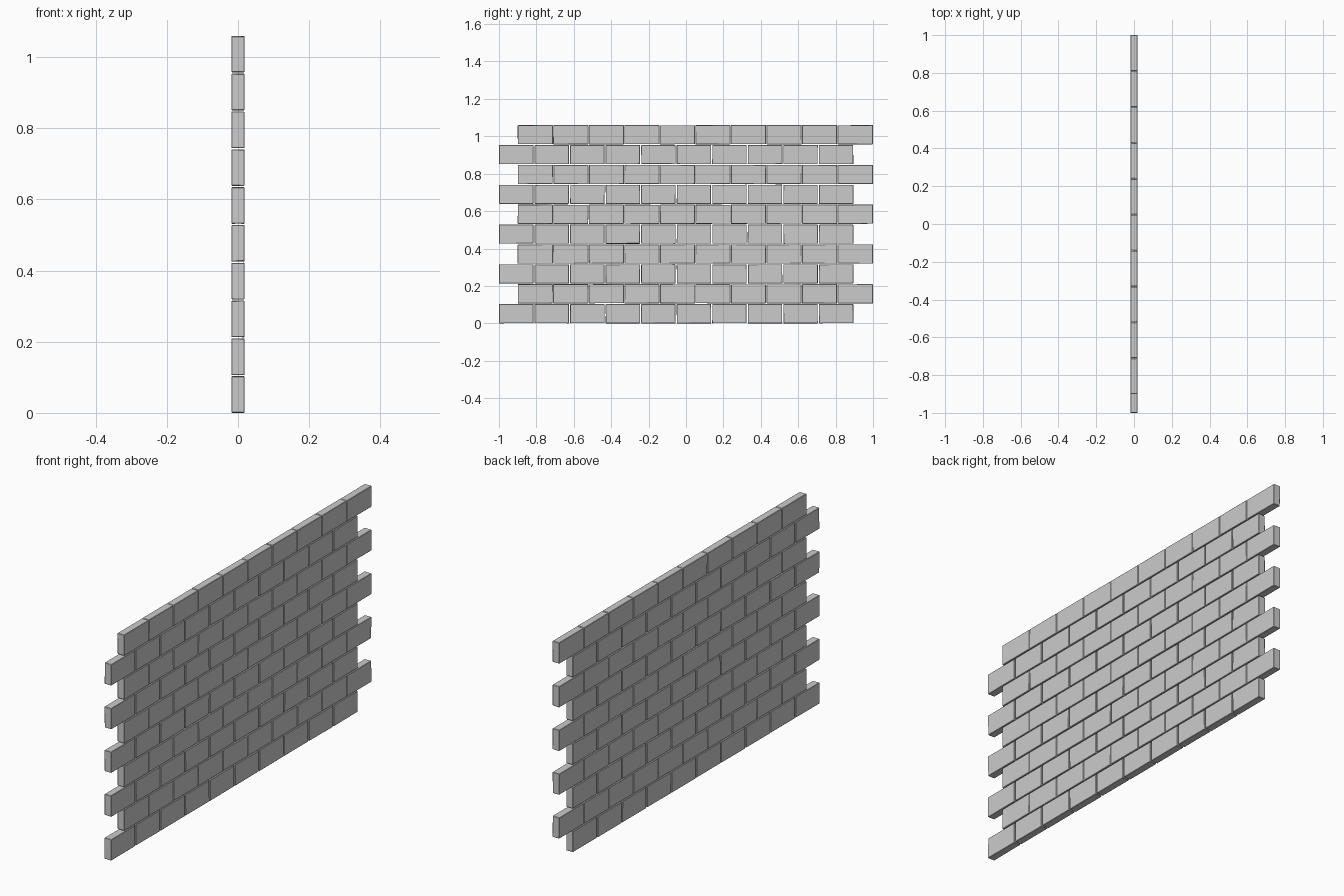
import bpy, bmesh, random
from mathutils import Vector

if "Cube" in bpy.data.objects:
    bpy.data.objects.remove(bpy.data.objects["Cube"])

random.seed(4)

COURSES, PER_ROW = 10, 10
PITCH_Y, PITCH_Z = 0.19, 0.1063
HEIGHT, DEPTH = 0.1033, 0.037
WEAR = 0.0015      # how far hand-cut corners are pulled in
CHAMFER = 0.0016


def add_brick(bm, y0, y1, z0, z1):
    """One slightly uneven, chamfered brick."""
    part = bmesh.new()
    bmesh.ops.create_cube(part, size=1)
    centre = Vector((0, (y0 + y1) / 2, (z0 + z1) / 2))
    size = Vector((DEPTH, y1 - y0, z1 - z0))
    for v in part.verts:
        half = [s / 2 for s in size]
        half[0] -= random.uniform(0, WEAR * 0.3)
        half[1] -= random.uniform(0, WEAR)
        half[2] -= random.uniform(0, WEAR)
        v.co = centre + Vector([h if c > 0 else -h for h, c in zip(half, v.co)])
    bmesh.ops.bevel(part, geom=part.edges[:], offset=CHAMFER, segments=1,
                    affect='EDGES', profile=0.5)
    tmp = bpy.data.meshes.new("tmp")
    part.to_mesh(tmp)
    part.free()
    bm.from_mesh(tmp)
    bpy.data.meshes.remove(tmp)


# Running bond: alternate courses shift by half a brick
for row in range(COURSES):
    odd = row % 2
    start = -0.90 if odd else -1.0
    length = 0.1885 if odd else 0.185
    z0 = row * PITCH_Z
    bm = bmesh.new()
    for i in range(PER_ROW):
        y0 = start + i * PITCH_Y
        y1 = y0 + length
        if odd and i == PER_ROW - 1:
            y1 = 1.0
        add_brick(bm, y0, y1, z0, z0 + HEIGHT)
    name = f"brick_course_{row + 1:02d}"
    mesh = bpy.data.meshes.new(name)
    bm.to_mesh(mesh)
    bm.free()
    bpy.context.collection.objects.link(bpy.data.objects.new(name, mesh))
